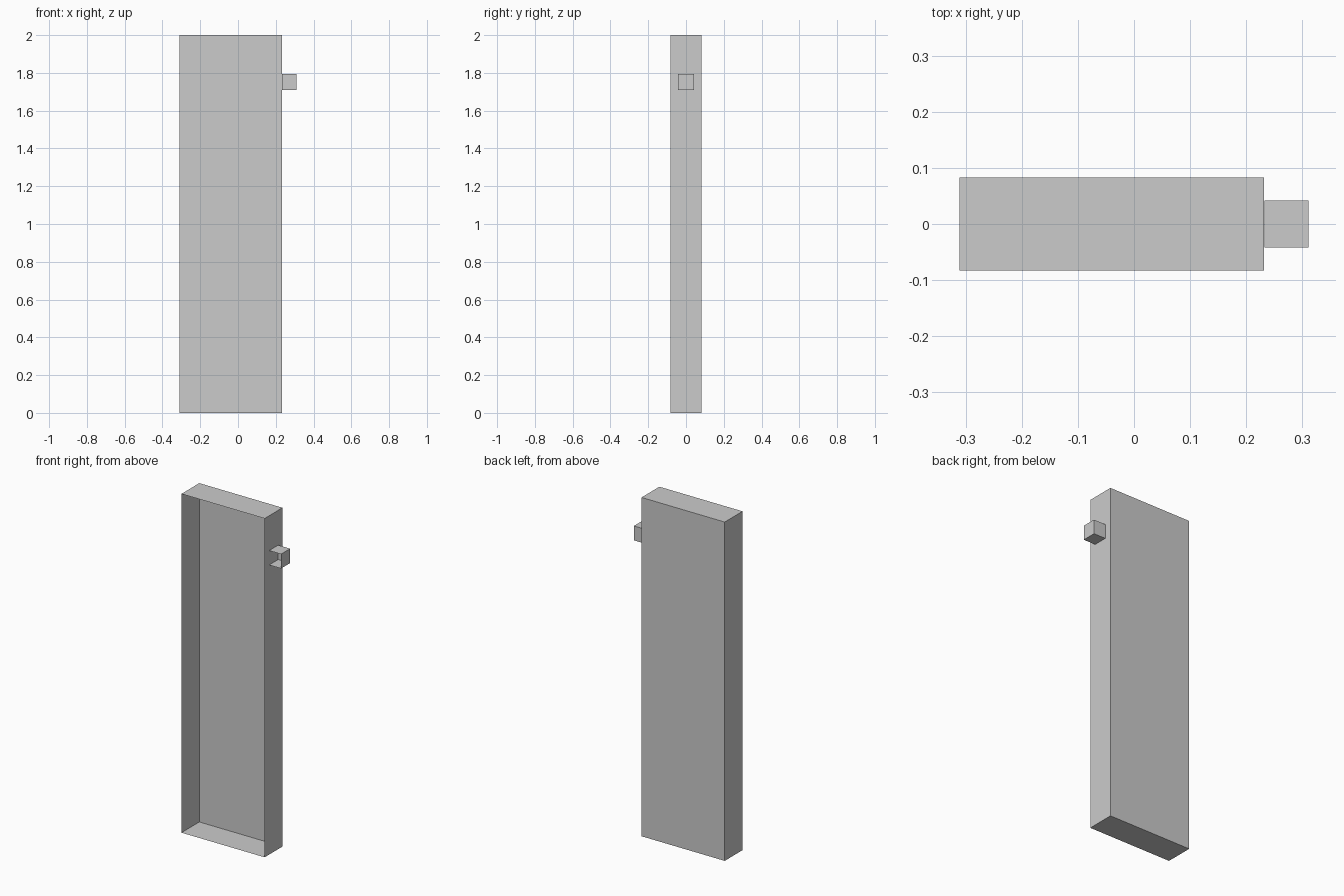
import bpy, bmesh

if "Cube" in bpy.data.objects:
    bpy.data.objects.remove(bpy.data.objects["Cube"])


def open_box(name, x, y, z):
    """Thin-walled box with its front (-y) side left open."""
    bm = bmesh.new()
    bmesh.ops.create_cube(bm, size=1)
    for v in bm.verts:
        for i, (lo, hi) in enumerate((x, y, z)):
            v.co[i] = lo if v.co[i] < 0 else hi
    bm.normal_update()
    front = [f for f in bm.faces if f.normal.y < -0.9]
    bmesh.ops.delete(bm, geom=front, context='FACES')
    mesh = bpy.data.meshes.new(name)
    bm.to_mesh(mesh)
    bm.free()
    obj = bpy.data.objects.new(name, mesh)
    bpy.context.collection.objects.link(obj)
    return obj


# Tall shallow casing, open at the front
open_box("casing", (-0.311, 0.232), (-0.083, 0.083), (0, 2))

# Small open block fixed to the right wall near the top
open_box("side_block", (0.233, 0.311), (-0.042, 0.042), (1.71, 1.795))
